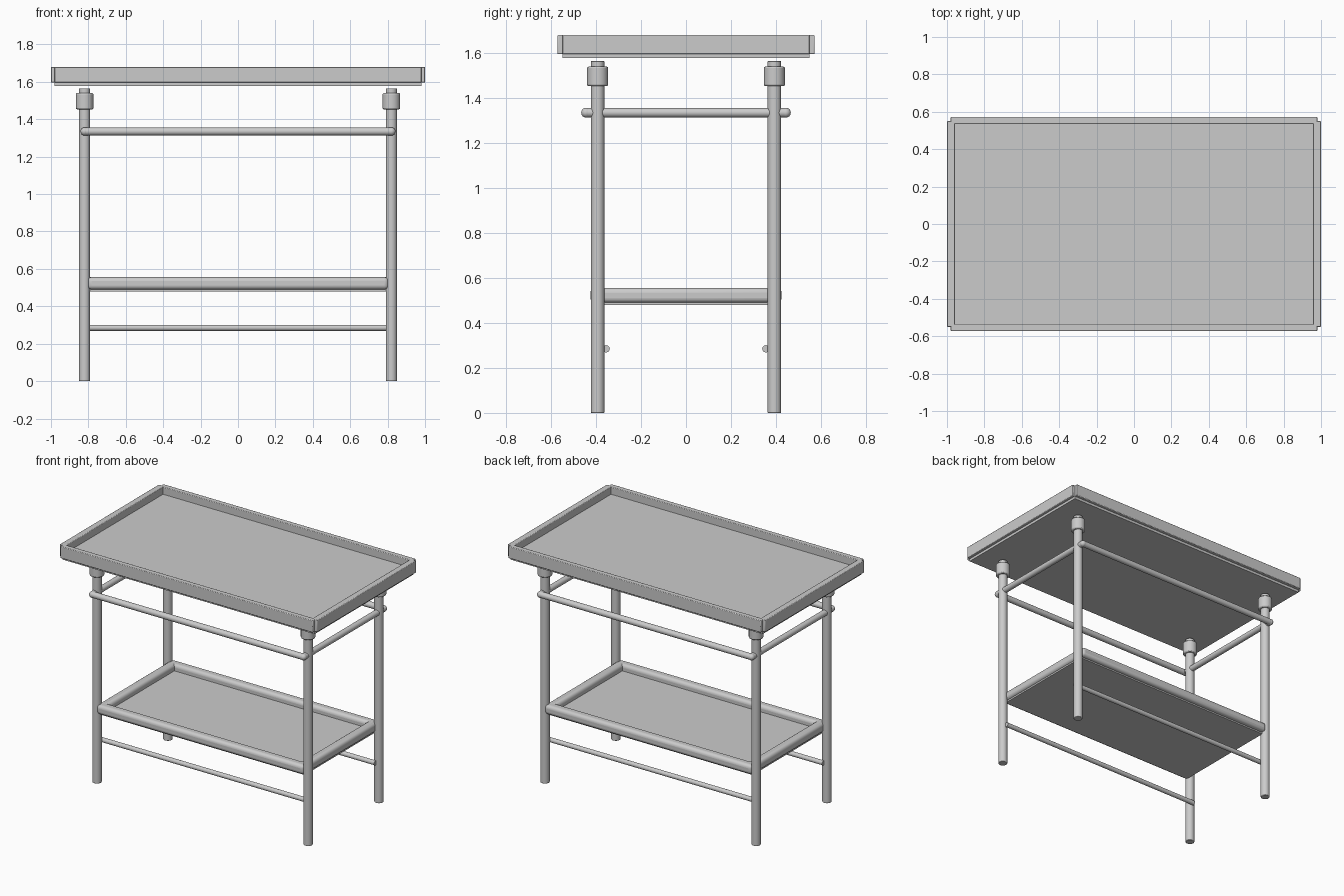
import bpy
from mathutils import Vector

if "Cube" in bpy.data.objects:
    bpy.data.objects.remove(bpy.data.objects["Cube"])


def finish(obj, name, bevel=0.0, segments=2):
    obj.name = name
    if bevel:
        m = obj.modifiers.new("bevel", "BEVEL")
        m.width, m.segments = bevel, segments
        m.limit_method = "ANGLE"
    bpy.ops.object.shade_smooth_by_angle()
    return obj


def box(name, lo, hi, bevel=0.0, segments=2):
    lo, hi = Vector(lo), Vector(hi)
    bpy.ops.mesh.primitive_cube_add(size=1, location=(lo + hi) / 2)
    obj = bpy.context.object
    obj.scale = hi - lo
    bpy.ops.object.transform_apply(location=False, rotation=False, scale=True)
    return finish(obj, name, bevel, segments)


def rod(name, a, b, r, bevel=0.0):
    a, b = Vector(a), Vector(b)
    d = b - a
    bpy.ops.mesh.primitive_cylinder_add(
        vertices=32, radius=r, depth=d.length, location=(a + b) / 2,
        rotation=d.to_track_quat("Z", "Y").to_euler())
    return finish(bpy.context.object, name, bevel)


def ball(name, p, r):
    bpy.ops.mesh.primitive_uv_sphere_add(segments=24, ring_count=12, radius=r, location=p)
    return finish(bpy.context.object, name)


LX, LY = 0.82, 0.393      # leg positions
RY, RZ = 0.444, 1.335     # upper rail loop

# top tray floor
box("tray_floor", (-0.98, -0.55, 1.578), (0.98, 0.55, 1.628))
# lower shelf floor
box("shelf_floor", (-0.795, -0.395, 0.48), (0.795, 0.395, 0.512))

for s, side in ((-1, "front"), (1, "back")):
    # long members, running along x
    y0, y1 = sorted((s * 0.535, s * 0.572))
    box(f"tray_{side}_rim", (-0.98, y0, 1.596), (0.98, y1, 1.68), 0.004)
    y0, y1 = sorted((s * 0.358, s * 0.425))
    box(f"shelf_{side}_bar", (-0.805, y0, 0.49), (0.805, y1, 0.556), 0.022, 4)
    rod(f"{side}_upper_rail", (-LX, s * RY, RZ), (LX, s * RY, RZ), 0.021)
    rod(f"{side}_stretcher", (-LX, s * 0.355, 0.285), (LX, s * 0.355, 0.285), 0.016)

for s, side in ((-1, "left"), (1, "right")):
    # short members, running along y
    x0, x1 = sorted((s * 0.957, s * 1.0))
    box(f"tray_{side}_rim", (x0, -0.55, 1.596), (x1, 0.55, 1.68), 0.004)
    x0, x1 = sorted((s * 0.745, s * 0.81))
    box(f"shelf_{side}_bar", (x0, -0.40, 0.49), (x1, 0.40, 0.556), 0.022, 4)
    rod(f"{side}_upper_rail", (s * LX, -RY, RZ), (s * LX, RY, RZ), 0.021)

    # legs with collars, and rail corner joints
    for t, end in ((-1, "front"), (1, "back")):
        x, y = s * LX, t * LY
        rod(f"{end}_{side}_leg", (x, y, 0), (x, y, 1.565), 0.03, 0.003)
        rod(f"{end}_{side}_collar", (x, y, 1.453), (x, y, 1.54), 0.047, 0.007)
        ball(f"{end}_{side}_rail_joint", (x, t * RY, RZ), 0.022)
